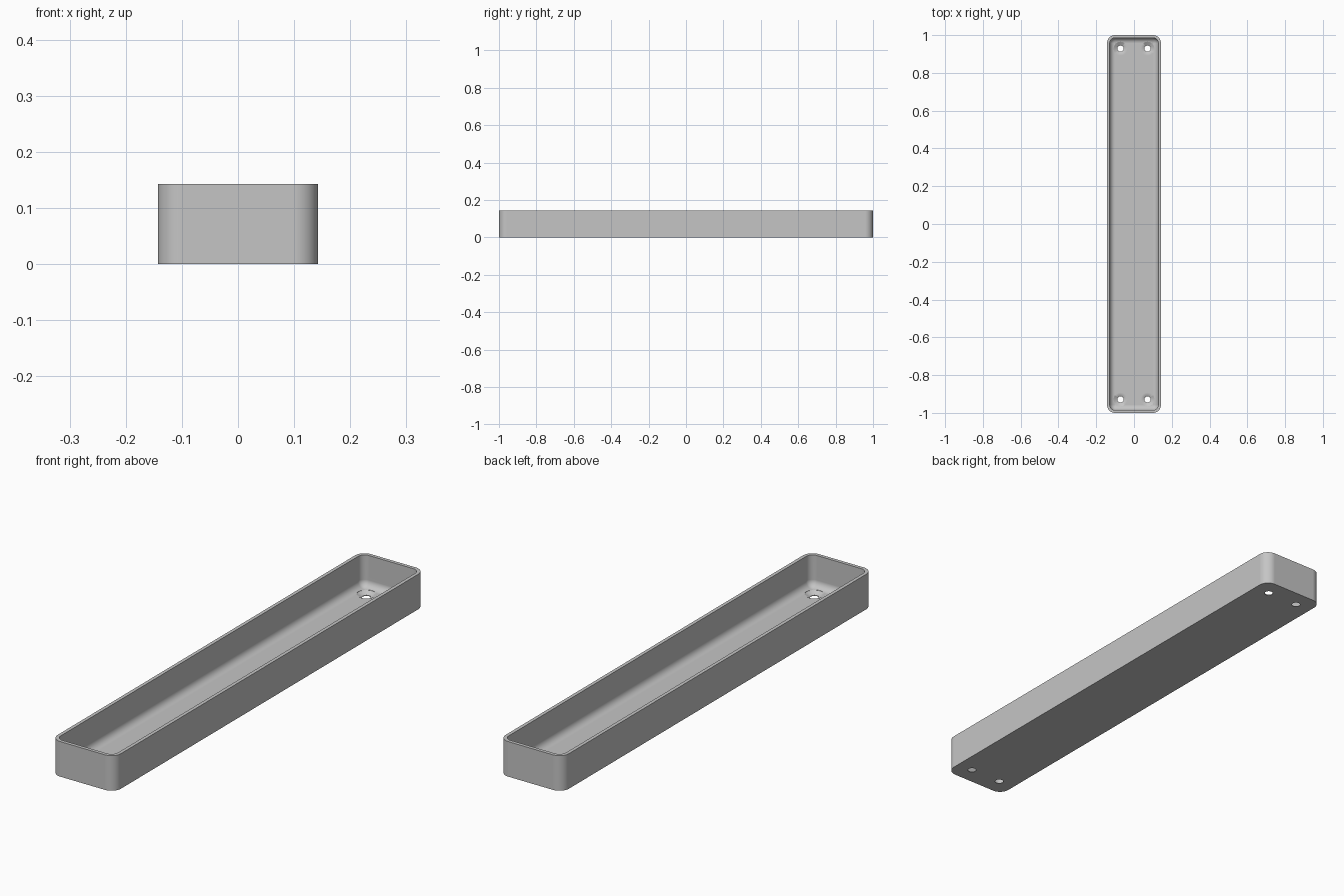
import bpy, bmesh, math

cube = bpy.data.objects.get("Cube")
if cube:
    bpy.data.objects.remove(cube, do_unlink=True)

U = 1 / 70                      # tray is 140 x 20 x 10 units
HALF_W, HALF_L, HEIGHT = 10 * U, 1.0, 10 * U
CORNER, WALL, FLOOR, FILLET = 3 * U, U, U, 2 * U
CORNER_STEPS, FILLET_STEPS = 12, 10

grey = bpy.data.materials.new("Grey plastic")
grey.use_nodes = True
colour = (0.56, 0.56, 0.56, 1)
grey.diffuse_color = colour
grey.node_tree.nodes["Principled BSDF"].inputs["Base Color"].default_value = colour


def ring(bm, inset, z):
    """Rounded rectangle loop, inset from the outer outline."""
    r = max(CORNER - inset, 0.0004)
    cx, cy = HALF_W - inset - r, HALF_L - inset - r
    verts = []
    for q, (sx, sy) in enumerate([(1, 1), (-1, 1), (-1, -1), (1, -1)]):
        for i in range(CORNER_STEPS + 1):
            a = math.pi / 2 * (q + i / CORNER_STEPS)
            verts.append(bm.verts.new((sx * cx + r * math.cos(a), sy * cy + r * math.sin(a), z)))
    return verts


def make_object(name, bm):
    bmesh.ops.recalc_face_normals(bm, faces=bm.faces[:])
    mesh = bpy.data.meshes.new(name)
    bm.to_mesh(mesh)
    bm.free()
    mesh.materials.append(grey)
    obj = bpy.data.objects.new(name, mesh)
    bpy.context.collection.objects.link(obj)
    return obj


# Tray shell: outer wall, flat rim, inner wall, filleted floor
profile = [(0, 0), (0, HEIGHT), (WALL, HEIGHT)]
for i in range(FILLET_STEPS + 1):
    a = math.pi / 2 * i / FILLET_STEPS
    profile.append((WALL + FILLET * (1 - math.cos(a)), FLOOR + FILLET * (1 - math.sin(a))))

bm = bmesh.new()
rings = [ring(bm, inset, z) for inset, z in profile]
bm.faces.new(rings[0])
bm.faces.new(rings[-1])
for lower, upper in zip(rings, rings[1:]):
    for i in range(len(lower)):
        j = (i + 1) % len(lower)
        bm.faces.new((lower[i], lower[j], upper[j], upper[i]))
tray = make_object("tray", bm)

# Countersunk screw holes near the four corners
HOLE_R, HEAD_R, SIDES = 1.15 * U, 2.55 * U, 40
hole_profile = [(HOLE_R, -U), (HOLE_R, 0.2 * U), (HEAD_R, FLOOR), (HEAD_R, 3 * U)]
bm = bmesh.new()
for sx in (-1, 1):
    for sy in (-1, 1):
        loops = []
        for r, z in hole_profile:
            angles = [math.tau * k / SIDES for k in range(SIDES)]
            loops.append([bm.verts.new((sx * 5 * U + r * math.cos(a),
                                        sy * 65 * U + r * math.sin(a), z)) for a in angles])
        bm.faces.new(loops[0])
        bm.faces.new(loops[-1])
        for lo, hi in zip(loops, loops[1:]):
            for k in range(SIDES):
                n = (k + 1) % SIDES
                bm.faces.new((lo[k], lo[n], hi[n], hi[k]))
cutter = make_object("screw_hole_cutter", bm)
cutter.hide_render = True

cut = tray.modifiers.new("Screw holes", "BOOLEAN")
cut.operation = "DIFFERENCE"
cut.solver = "EXACT"
cut.object = cutter

bpy.ops.object.select_all(action="DESELECT")
tray.select_set(True)
bpy.context.view_layer.objects.active = tray
bpy.ops.object.modifier_apply(modifier=cut.name)
bpy.data.objects.remove(cutter, do_unlink=True)

# Smooth fillets and corners, crisp rims, flat floor
bpy.ops.object.shade_smooth_by_angle(angle=math.radians(30))
weighted = tray.modifiers.new("Flat floor shading", "WEIGHTED_NORMAL")
weighted.keep_sharp = True
